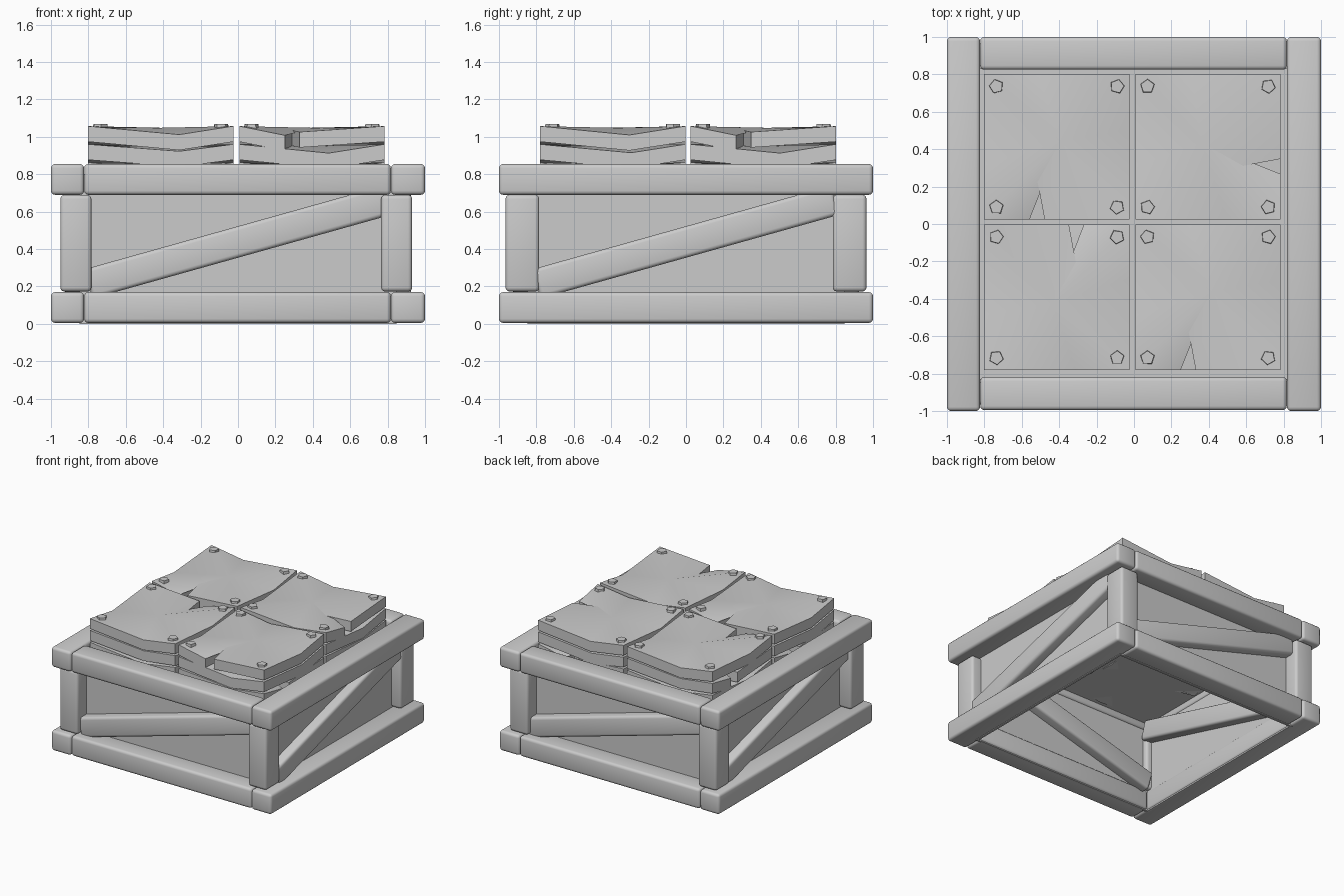
import bpy, bmesh
from math import radians, atan, pi
from mathutils import Matrix, Vector

if "Cube" in bpy.data.objects:
    bpy.data.objects.remove(bpy.data.objects["Cube"])


def make_object(name, bm, angle=40):
    bmesh.ops.recalc_face_normals(bm, faces=bm.faces)
    mesh = bpy.data.meshes.new(name)
    bm.to_mesh(mesh)
    bm.free()
    ob = bpy.data.objects.new(name, mesh)
    bpy.context.collection.objects.link(ob)
    bpy.ops.object.select_all(action='DESELECT')
    ob.select_set(True)
    bpy.context.view_layer.objects.active = ob
    bpy.ops.object.shade_smooth_by_angle(angle=radians(angle))
    return ob


def box(name, lo, hi, bevel=0.022, matrix=None):
    lo, hi = Vector(lo), Vector(hi)
    bm = bmesh.new()
    bmesh.ops.create_cube(bm, size=1)
    bmesh.ops.scale(bm, vec=hi - lo, verts=bm.verts)
    bmesh.ops.translate(bm, vec=(lo + hi) / 2, verts=bm.verts)
    if bevel:
        bmesh.ops.bevel(bm, geom=bm.edges[:], offset=bevel, segments=3,
                        profile=0.5, affect='EDGES')
    if matrix:
        bm.transform(matrix)
    return make_object(name, bm)


# Bottom and top rings of rounded beams
for level, z0, z1 in (("bottom", 0.005, 0.17), ("top", 0.69, 0.855)):
    box(f"{level}_left_beam", (-1, -1, z0), (-0.823, 1, z1))
    box(f"{level}_right_beam", (0.818, -1, z0), (1, 1, z1))
    box(f"{level}_front_beam", (-0.822, -0.995, z0), (0.817, -0.818, z1))
    box(f"{level}_back_beam", (-0.822, 0.825, z0), (0.817, 1, z1))

# Corner posts
for side, x in (("left", -0.867), ("right", 0.848)):
    for end, y in (("front", -0.875), ("back", 0.875)):
        box(f"{end}_{side}_post", (x - 0.083, y - 0.09, 0.173),
            (x + 0.083, y + 0.09, 0.69))

# Side panels and diagonal braces, turned around the four sides
for i, side in enumerate(("front", "right", "back", "left")):
    turn = Matrix.Rotation(i * pi / 2, 4, 'Z')
    box(f"{side}_panel", (-0.847, -0.847, 0), (0.847, -0.83, 0.80), 0, turn)
    tilt = (turn @ Matrix.Translation((0, -0.84, 0.438))
            @ Matrix.Rotation(-atan(0.28), 4, 'Y'))
    box(f"{side}_brace", (-0.83, -0.085, -0.081), (0.83, 0.09, 0.081),
        0.022, tilt)

# Flat deck closing the crate under the plates
box("deck", (-0.835, -0.835, 0.745), (0.835, 0.835, 0.77), 0)

# Outline of one bent, cracked plate: x, y and top height
H = 0.388
OUTLINE = [(-H, -H, 0.057), (-0.145, -H, 0.008), (-0.105, -0.175, 0.035),
           (-0.065, -H, 0.026), (H, -H, 0.057), (H, 0.09, 0.01),
           (H, H, 0.057), (-0.1, H, 0.012), (-H, H, 0.057), (-H, -0.1, 0.02)]
THICK = 0.083


def plate(name, matrix):
    bm = bmesh.new()
    rims, n = [], len(OUTLINE)
    for dz in (0, -THICK):
        rim = [bm.verts.new((x, y, z + dz)) for x, y, z in OUTLINE]
        mid = bm.verts.new((0.02, 0.03, 0.048 + dz))
        for i in range(n):
            bm.faces.new((rim[i], rim[(i + 1) % n], mid))
        rims.append(rim)
    for i in range(n):
        j = (i + 1) % n
        bm.faces.new((rims[0][i], rims[0][j], rims[1][j], rims[1][i]))
    bm.transform(matrix)
    return make_object(name, bm, 30)


# Four stacks of three plates, with pentagonal bolts on the top ones
STACKS = [("back_left", -0.413, 0.413, 0), ("front_right", 0.395, -0.392, 0),
          ("back_right", 0.395, 0.413, 1), ("front_left", -0.413, -0.392, 2)]
for place, cx, cy, turns in STACKS:
    for layer, extra in enumerate((0, 3, 1)):
        m = (Matrix.Translation((cx, cy, 1.0 - 0.097 * layer))
             @ Matrix.Rotation((turns + extra) * pi / 2, 4, 'Z'))
        plate(f"{place}_plate_{layer + 1}", m)
    bm = bmesh.new()
    for k, (sx, sy) in enumerate(((-1, -1), (1, -1), (1, 1), (-1, 1))):
        m = (Matrix.Translation((cx + sx * 0.323, cy + sy * 0.323, 1.048))
             @ Matrix.Rotation(k * 0.5 + turns, 4, 'Z'))
        bmesh.ops.create_cone(bm, cap_ends=True, segments=5, radius1=0.043,
                              radius2=0.037, depth=0.042, matrix=m)
    make_object(f"{place}_bolts", bm, 20)
